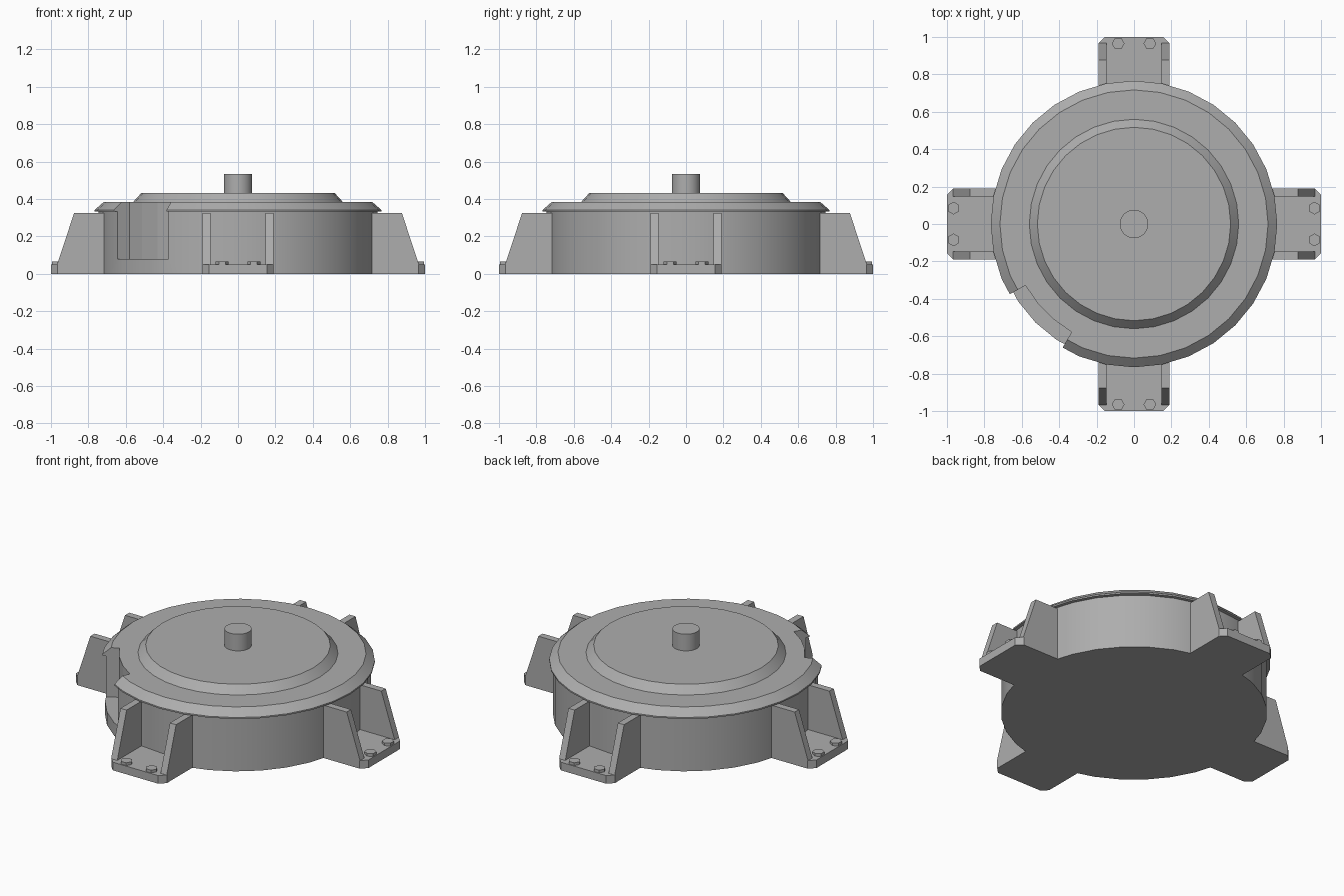
import bpy, bmesh, math
from mathutils import Matrix

cube = bpy.data.objects.get("Cube")
if cube:
    bpy.data.objects.remove(cube, do_unlink=True)

GREY = (0.42, 0.42, 0.42, 1)
mat = bpy.data.materials.new("plain grey metal")
mat.use_nodes = True
mat.diffuse_color = GREY
mat.node_tree.nodes["Principled BSDF"].inputs["Base Color"].default_value = GREY


def finish(name, bm, smooth=False):
    bmesh.ops.recalc_face_normals(bm, faces=bm.faces)
    mesh = bpy.data.meshes.new(name)
    bm.to_mesh(mesh)
    bm.free()
    mesh.materials.append(mat)
    obj = bpy.data.objects.new(name, mesh)
    bpy.context.collection.objects.link(obj)
    if smooth:
        select(obj)
        bpy.ops.object.shade_smooth_by_angle(angle=math.radians(30))
    return obj


def select(obj):
    bpy.ops.object.select_all(action='DESELECT')
    obj.select_set(True)
    bpy.context.view_layer.objects.active = obj


def lathe(name, profile, sides):
    """Closed solid of revolution from (radius, height) points."""
    bm = bmesh.new()
    rings = []
    for r, z in profile:
        rings.append([bm.verts.new((r * math.cos(a), r * math.sin(a), z))
                      for a in (2 * math.pi * i / sides for i in range(sides))])
    for low, high in zip(rings, rings[1:]):
        for i in range(sides):
            j = (i + 1) % sides
            bm.faces.new((low[i], low[j], high[j], high[i]))
    bm.faces.new(rings[0])
    bm.faces.new(rings[-1])
    return finish(name, bm, True)


def prism(bm, points, depth):
    """Extrude a closed 3D outline along the depth vector."""
    face = bm.faces.new([bm.verts.new(p) for p in points])
    new = bmesh.ops.extrude_face_region(bm, geom=[face], use_keep_orig=True)["geom"]
    bmesh.ops.translate(bm, vec=depth,
                        verts=[v for v in new if isinstance(v, bmesh.types.BMVert)])


# Round housing with overhanging bevelled rim and raised lid
housing = lathe("housing", [(0.745, 0), (0.745, 0.333), (0.766, 0.333), (0.766, 0.342),
                            (0.717, 0.385), (0.56, 0.385), (0.517, 0.432)], 32)

# Curved pocket cut into the front right of the housing
arc = [math.radians(209.5 + 30.5 * i / 3) for i in range(4)]
outline = [(0.667 * math.cos(a), 0.667 * math.sin(a), 0.08) for a in arc]
outline += [(0.9 * math.cos(a), 0.9 * math.sin(a), 0.08) for a in reversed(arc)]
bm = bmesh.new()
prism(bm, outline, (0, 0, 0.5))
cutter = finish("pocket_cutter", bm)
cutter.hide_render = True
cut = housing.modifiers.new("pocket", 'BOOLEAN')
cut.operation = 'DIFFERENCE'
cut.solver = 'EXACT'
cut.object = cutter
select(housing)
bpy.ops.object.modifier_apply(modifier=cut.name)
bpy.data.objects.remove(cutter, do_unlink=True)
select(housing)
bpy.ops.object.shade_smooth_by_angle(angle=math.radians(30))

# Central shaft
lathe("shaft", [(0.076, 0.425), (0.076, 0.535)], 24)

# Four mounting feet, each with a plate, two side ribs and two hex bolts
for k, side in enumerate(("left", "back", "right", "front")):
    turn = Matrix.Rotation(k * math.pi / 2, 4, 'Z')

    bm = bmesh.new()
    prism(bm, [(0.715, -0.19, 0), (0.965, -0.19, 0), (1, -0.155, 0),
               (1, 0.155, 0), (0.965, 0.19, 0), (0.715, 0.19, 0)], (0, 0, 0.05))
    bm.transform(turn)
    finish(side + "_foot_plate", bm)

    bm = bmesh.new()
    for y in (-0.19, 0.148):
        prism(bm, [(0.715, y, 0.05), (0.967, y, 0.05), (0.876, y, 0.326),
                   (0.715, y, 0.326)], (0, 0.042, 0))
    bm.transform(turn)
    finish(side + "_foot_ribs", bm)

    bm = bmesh.new()
    for y in (-0.085, 0.085):
        place = Matrix.Translation((0.965, y, 0.056)) @ Matrix.Rotation(math.pi / 2, 4, 'Z')
        ring = [math.radians(60 * i) for i in range(6)]
        prism(bm, [place @ Matrix.Rotation(a, 4, 'Z') @ Matrix.Translation((0.034, 0, 0))
                   .to_translation() for a in ring], (0, 0, 0.011))
    bm.transform(turn)
    for v in bm.verts:
        if v.co.z < 0.06:
            v.co.z = 0.048
    finish(side + "_foot_bolts", bm)
